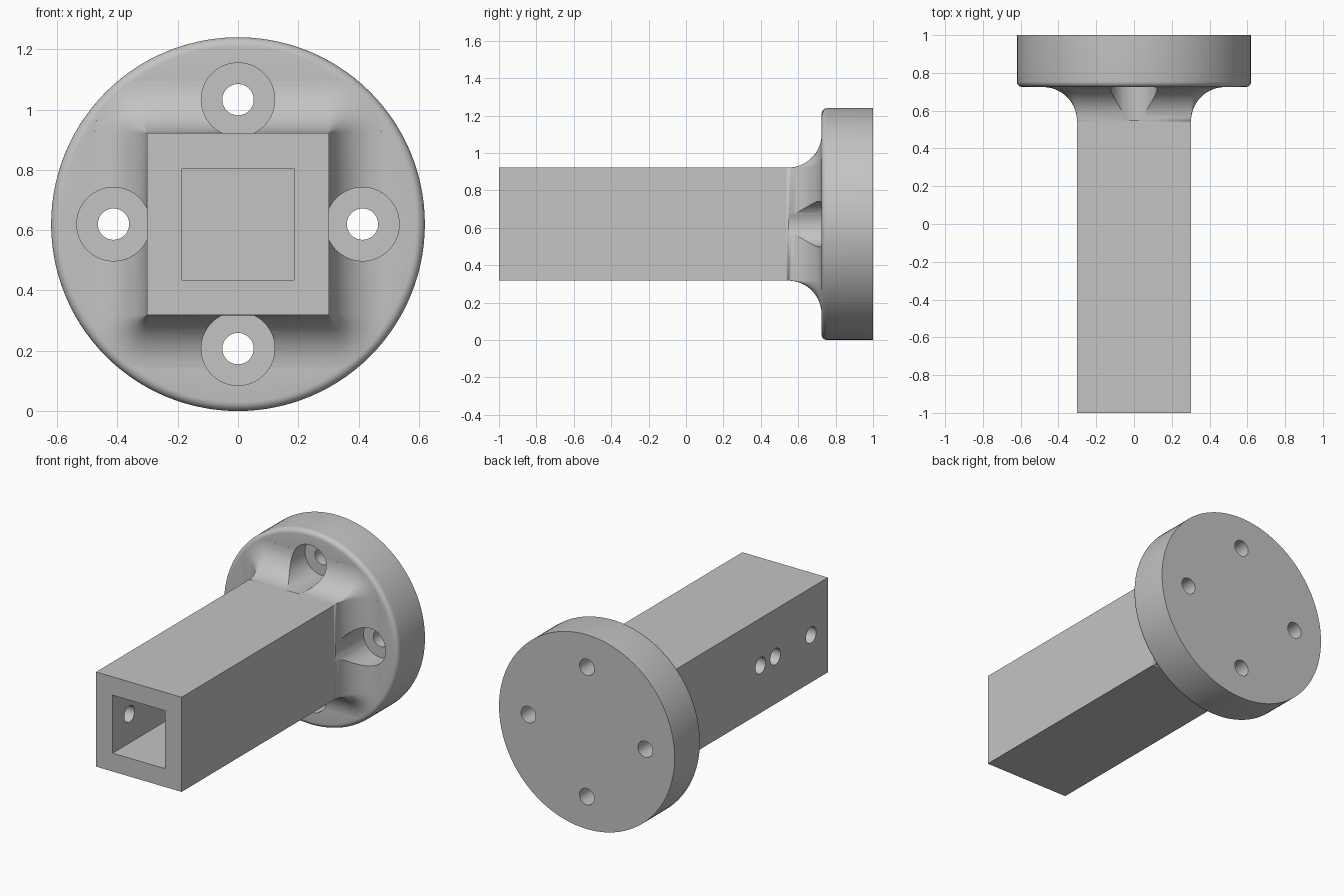
import bpy, bmesh, math
from mathutils import Matrix, Vector

cube = bpy.data.objects.get("Cube")
if cube:
    bpy.data.objects.remove(cube, do_unlink=True)

CZ = 0.62          # height of the central axis
HALF = 0.302       # half width of the square arm
FACE_Y = 0.725     # front face of the flange
FILLET = 0.18

grey = bpy.data.materials.new("plain_grey")
grey.use_nodes = True
colour = (0.55, 0.55, 0.55, 1)
grey.diffuse_color = colour
grey.node_tree.nodes["Principled BSDF"].inputs["Base Color"].default_value = colour


def finish(name, bm):
    bmesh.ops.remove_doubles(bm, verts=bm.verts, dist=1e-5)
    bmesh.ops.recalc_face_normals(bm, faces=bm.faces)
    mesh = bpy.data.meshes.new(name)
    bm.to_mesh(mesh)
    bm.free()
    mesh.materials.append(grey)
    obj = bpy.data.objects.new(name, mesh)
    bpy.context.collection.objects.link(obj)
    return obj


def loft(name, rings):
    """Bridge matching rings of points and cap both ends."""
    bm = bmesh.new()
    rows = [[bm.verts.new(p) for p in ring] for ring in rings]
    n = len(rows[0])
    for a, b in zip(rows, rows[1:]):
        for i in range(n):
            j = (i + 1) % n
            bm.faces.new((a[i], a[j], b[j], b[i]))
    bm.faces.new(rows[0])
    bm.faces.new(rows[-1])
    return finish(name, bm)


def circle(radius, y, n=112):
    turn = math.tau / n
    return [(radius * math.cos(i * turn), y, CZ + radius * math.sin(i * turn)) for i in range(n)]


def grown_square(offset, y, steps=10):
    """Square outline grown by an offset, with round corners about the arm edges."""
    points = []
    for k in range(4):
        mid = math.pi / 4 + k * math.pi / 2
        corner = Vector((math.cos(mid), math.sin(mid))) * HALF * math.sqrt(2)
        for s in range(steps + 1):
            a = (k + s / steps) * math.pi / 2
            p = corner + Vector((math.cos(a), math.sin(a))) * offset
            if p.length > 0.59:
                p *= 0.59 / p.length
            points.append((p.x, y, CZ + p.y))
    return points


def cylinder(name, radius, start, end, n=40):
    """Cylinder between two points."""
    start, end = Vector(start), Vector(end)
    axis = end - start
    place = Matrix.Translation((start + end) / 2) @ axis.to_track_quat('Z', 'Y').to_matrix().to_4x4()
    bm = bmesh.new()
    bmesh.ops.create_cone(bm, cap_ends=True, segments=n, radius1=radius,
                          radius2=radius, depth=axis.length, matrix=place)
    return finish(name, bm)


def combine(target, other, operation):
    mod = target.modifiers.new("combine", 'BOOLEAN')
    mod.operation = operation
    mod.solver = 'EXACT'
    mod.object = other
    with bpy.context.temp_override(object=target, active_object=target):
        bpy.ops.object.modifier_apply(modifier=mod.name)
    bpy.data.objects.remove(other, do_unlink=True)


# Square arm flaring through a concave fillet
rings = [grown_square(0, -1), grown_square(0, FACE_Y - FILLET - 0.01)]
for i in range(15):
    a = math.radians(88) * i / 14
    rings.append(grown_square(FILLET * (1 - math.cos(a)), FACE_Y - FILLET + FILLET * math.sin(a)))
rings.append(grown_square(FILLET, 0.78))
body = loft("flanged_socket_arm", rings)

# Round flange with a softened front rim
EDGE = 0.03
rim = []
for i in range(7):
    a = math.pi / 2 * i / 6
    rim.append(circle(CZ - EDGE + EDGE * math.sin(a), FACE_Y + EDGE - EDGE * math.cos(a)))
flange = loft("flange", rim + [circle(CZ, 1)])
combine(body, flange, 'UNION')

# Square socket in the front end
bm = bmesh.new()
bmesh.ops.create_cube(bm, size=1, matrix=Matrix.Translation((0, -0.55, CZ)) @ Matrix.Diagonal((0.37, 1.1, 0.37, 1)))
combine(body, finish("socket_cutter", bm), 'DIFFERENCE')

# Four counterbored bolt holes
for x, z in ((1, 0), (0, 1), (-1, 0), (0, -1)):
    x, z = x * 0.413, CZ + z * 0.413
    combine(body, cylinder("counterbore_cutter", 0.122, (x, 0.55, z), (x, 0.85, z), 64), 'DIFFERENCE')
    combine(body, cylinder("bolt_cutter", 0.052, (x, 0.8, z), (x, 1.1, z)), 'DIFFERENCE')

# Pin holes through one side wall of the arm
for y in (-0.83, -0.47, -0.32):
    combine(body, cylinder("pin_cutter", 0.052, (-0.4, y, CZ), (-0.1, y, CZ)), 'DIFFERENCE')

# Smooth curves, sharp edges
bpy.ops.object.select_all(action='DESELECT')
body.select_set(True)
bpy.context.view_layer.objects.active = body
bpy.ops.object.shade_smooth_by_angle(angle=math.radians(30))
